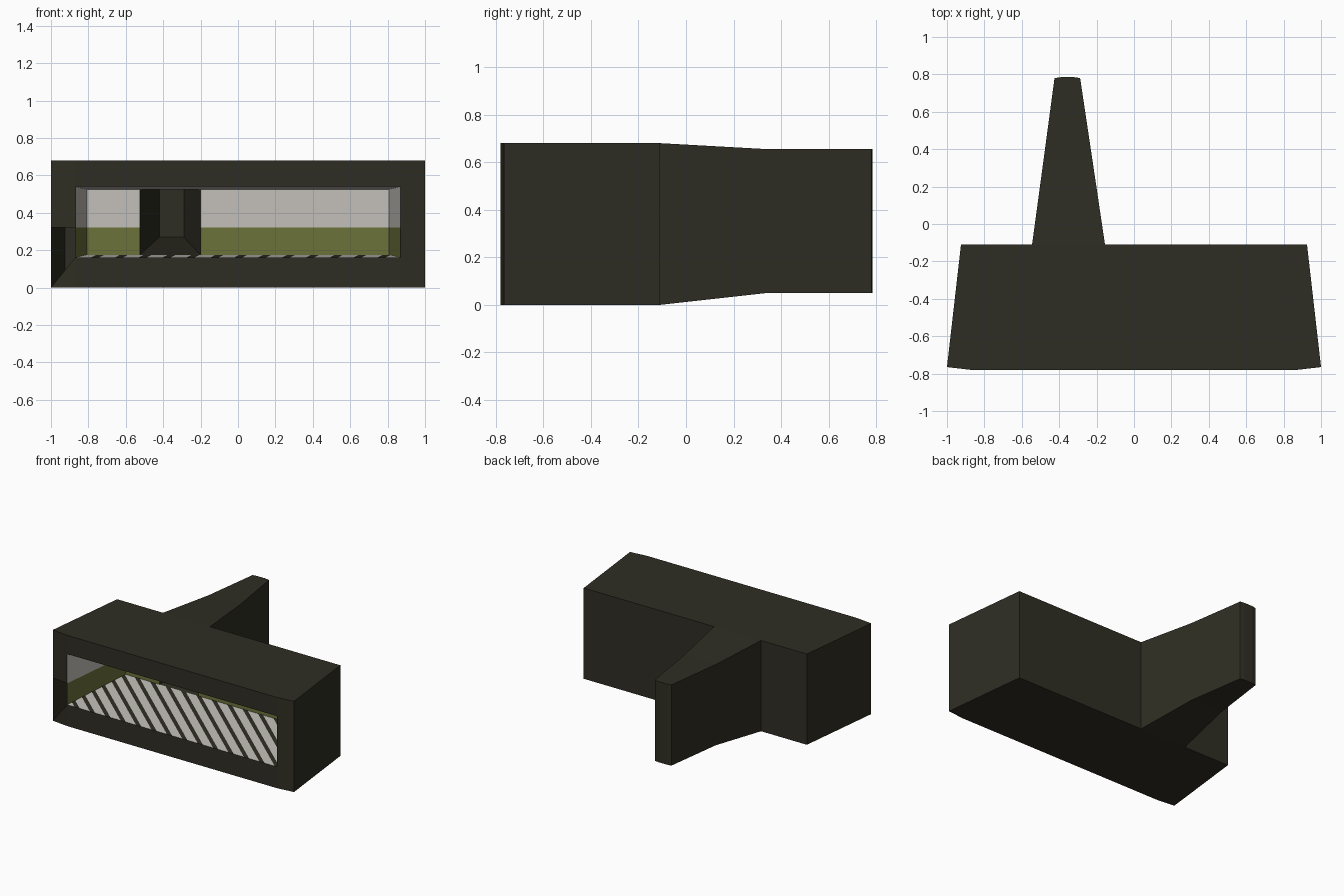
import bpy, bmesh
from mathutils import Vector

if "Cube" in bpy.data.objects:
    bpy.data.objects.remove(bpy.data.objects["Cube"])


def mat(name, c):
    m = bpy.data.materials.new(name)
    m.diffuse_color = (*c, 1)
    m.use_nodes = True
    m.node_tree.nodes["Principled BSDF"].inputs["Base Color"].default_value = m.diffuse_color
    return m


DARK = mat("dark_olive_shell", (0.028, 0.027, 0.017))
GREY = mat("pale_grey_plaster", (0.55, 0.53, 0.49))
OLIVE = mat("olive_wainscot", (0.15, 0.17, 0.042))


def build(name, faces, mats):
    """faces: list of (points, material index)"""
    bm = bmesh.new()
    for pts, mi in faces:
        f = bm.faces.new([bm.verts.new(p) for p in pts])
        f.material_index = mi
    bmesh.ops.remove_doubles(bm, verts=bm.verts, dist=0.0005)
    me = bpy.data.meshes.new(name)
    bm.to_mesh(me)
    bm.free()
    for m in mats:
        me.materials.append(m)
    ob = bpy.data.objects.new(name, me)
    bpy.context.collection.objects.link(ob)
    return ob


def wall(a, b, za, zb, mi=0):
    """Upright quad from plan point a to b, each with its (low, high) heights."""
    return ([(*a, za[0]), (*b, zb[0]), (*b, zb[1]), (*a, za[1])], mi)


# Outer hall shell: plan outline, open towards the front and the branch
H = 0.68
plan = [(-1, -.765), (-.87, -.78), (.87, -.78), (1, -.765),
        (.925, -.11), (-.155, -.11), (-.545, -.11), (-.925, -.11)]
shell = [([(x, y, 0) for x, y in reversed(plan)], 0), ([(x, y, H) for x, y in plan], 0)]
for i in (3, 4, 6, 7):
    shell.append(wall(plan[i], plan[(i + 1) % 8], (0, H), (0, H)))
build("hall_outer_shell", shell, [DARK])

# Branch passage outer shell: stations of y, x left, x right, bottom, top
st = [(-.11, -.545, -.155, 0, H), (.34, -.484, -.222, .05, .655), (.78, -.425, -.288, .05, .655)]
br = []
for (y0, l0, r0, b0, t0), (y1, l1, r1, b1, t1) in zip(st, st[1:]):
    br.append(wall((l1, y1), (l0, y0), (b1, t1), (b0, t0)))
    br.append(wall((r0, y0), (r1, y1), (b0, t0), (b1, t1)))
    br.append(([(l0, y0, t0), (r0, y0, t0), (r1, y1, t1), (l1, y1, t1)], 0))
    br.append(([(l0, y0, b0), (l1, y1, b1), (r1, y1, b1), (r0, y0, b0)], 0))
end = [(-.288, .78), (-.32, .785), (-.39, .785), (-.425, .78)]
for a, b in zip(end, end[1:]):
    br.append(wall(a, b, (.05, .655), (.05, .655)))
for z in (.05, .655):
    br.append(([(x, y, z) for x, y in end], 0))
build("branch_outer_shell", br, [DARK])

# Front frame around the opening, with the missing panel at lower left
X, ZB, ZT, S = .87, .16, .54, .32
fy, cy = -.78, -.765
build("front_frame", [
    ([(-1, cy, 0), (-X, fy, 0), (-X, fy, ZB)], 0),
    ([(-X, fy, 0), (X, fy, 0), (X, fy, ZB), (-X, fy, ZB)], 0),
    ([(X, fy, 0), (1, cy, 0), (1, cy, H), (X, fy, H)], 0),
    ([(-X, fy, ZT), (X, fy, ZT), (X, fy, H), (-X, fy, H)], 0),
    ([(-1, cy, S), (-X, fy, S), (-X, fy, H), (-1, cy, H)], 0)], [DARK])

# Inner walls: olive below, pale grey above
bx, by, zb, zt = .807, -.18, .175, .525
ol, orr = -.525, -.2
inner = []
for lo, hi, m in ((0, S, 1), (S, 1, 0)):
    f = (max(lo, ZB), min(hi, ZT))
    b = (max(lo, zb), min(hi, zt))
    inner.append(wall((-X, fy), (-bx, by), f, b, m))
    inner.append(wall((-bx, by), (ol, by), b, b, m))
    inner.append(wall((orr, by), (bx, by), b, b, m))
    inner.append(wall((bx, by), (X, fy), b, f, m))
inner.append(([(-X, fy, ZT), (-bx, by, zt), (bx, by, zt), (X, fy, ZT)], 0))
build("hall_inner_walls", inner, [GREY, OLIVE])

# Striped floor, cut along diagonals
floor = build("striped_floor",
              [([(-X, fy, ZB), (X, fy, ZB), (bx, by, zb), (-bx, by, zb)], 0)], [GREY, DARK])
bm = bmesh.new()
bm.from_mesh(floor.data)
n = Vector((.65, .745, 0))
period, light = .083, .055
for k in range(-20, 20):
    for off in (0, light):
        bmesh.ops.bisect_plane(bm, geom=bm.verts[:] + bm.edges[:] + bm.faces[:],
                               plane_co=n * (k * period + off) / n.length_squared, plane_no=n)
for f in bm.faces:
    f.material_index = int(f.calc_center_median().dot(n) % period > light)
bm.to_mesh(floor.data)
bm.free()

# Inner branch passage with its rising floor
e0, e1, ye = -.42, -.29, .77
build("branch_inner_passage", [
    wall((ol, by), (e0, ye), (zb, zt), (.27, zt)),
    wall((e1, ye), (orr, by), (.27, zt), (zb, zt)),
    wall((e0, ye), (e1, ye), (.27, zt), (.27, zt)),
    ([(ol, by, zb), (orr, by, zb), (e1, ye, .27), (e0, ye, .27)], 0),
    ([(ol, by, zt), (e0, ye, zt), (e1, ye, zt), (orr, by, zt)], 0)], [DARK])
